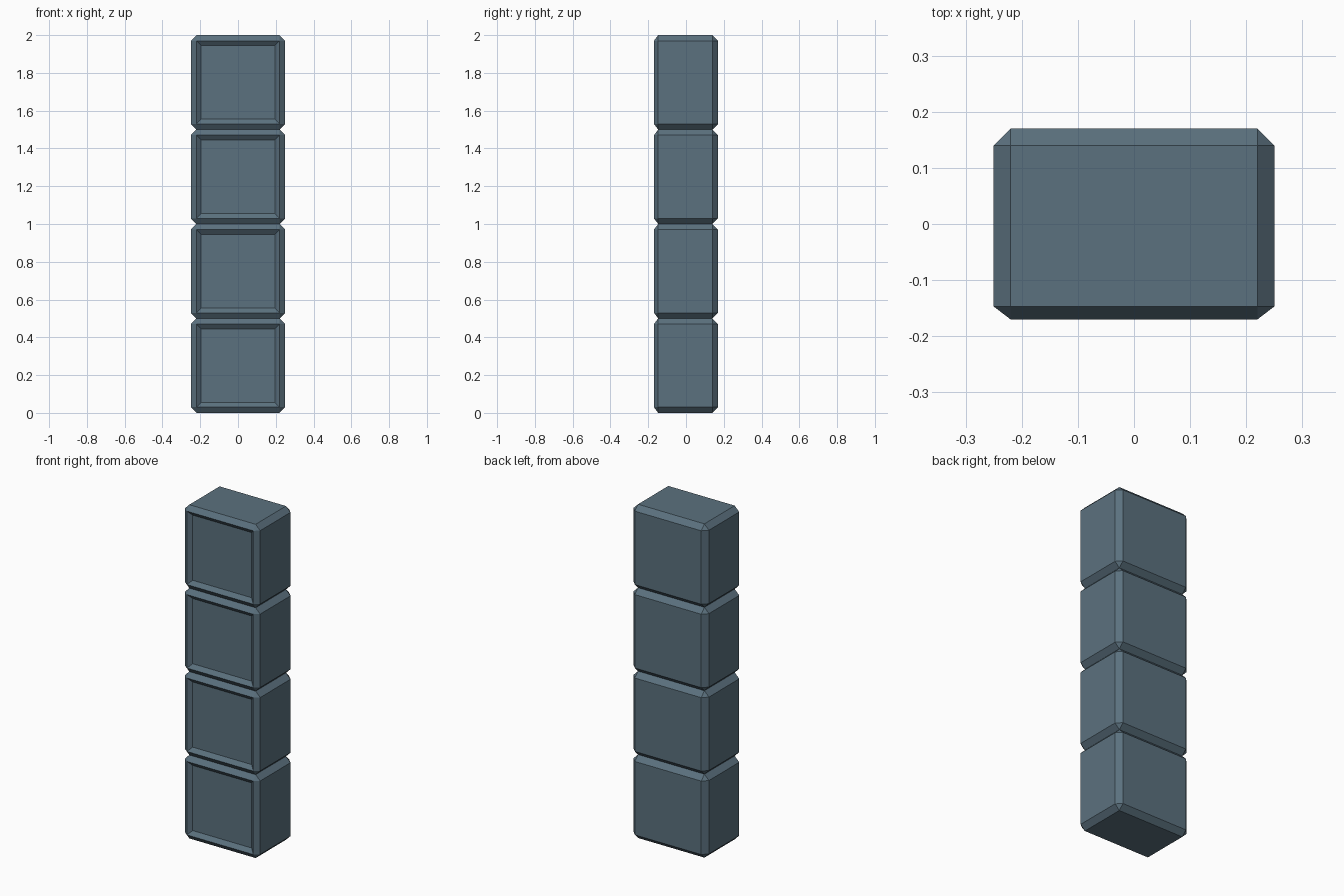
import bpy, bmesh
from mathutils import Vector

if "Cube" in bpy.data.objects:
    bpy.data.objects.remove(bpy.data.objects["Cube"])

W, D, H = 0.5, 0.34, 0.5      # block size
CH = 0.03                     # edge chamfer
FRONT_CH = 0.023              # chamfer depth at the front face

mat = bpy.data.materials.new("slate")
mat.diffuse_color = (0.105, 0.165, 0.21, 1)
mat.use_nodes = True
mat.node_tree.nodes["Principled BSDF"].inputs["Base Color"].default_value = mat.diffuse_color


def block_mesh():
    bm = bmesh.new()
    bmesh.ops.create_cube(bm, size=1)
    bmesh.ops.scale(bm, vec=Vector((W, D, H)), verts=bm.verts)
    # chamfer every edge
    bmesh.ops.bevel(bm, geom=bm.edges[:], offset=CH, offset_type='OFFSET',
                    segments=1, affect='EDGES')
    # shallower chamfer around the front
    for v in bm.verts:
        if abs(v.co.y + D / 2 - CH) < 1e-4:
            v.co.y = -D / 2 + FRONT_CH
    # recessed front panel with sloping rim
    bm.normal_update()
    front = [f for f in bm.faces if f.normal.y < -0.99]
    bmesh.ops.inset_region(bm, faces=front, thickness=0.035, depth=0)
    for v in front[0].verts:
        v.co.y = -D / 2 + 0.02
    bmesh.ops.recalc_face_normals(bm, faces=bm.faces[:])
    me = bpy.data.meshes.new("block")
    bm.to_mesh(me)
    bm.free()
    me.materials.append(mat)
    return me


# stack of four identical blocks
mesh = block_mesh()
for i in range(4):
    ob = bpy.data.objects.new(f"pillar_block_{i + 1}", mesh)
    ob.location.z = H * (i + 0.5)
    bpy.context.collection.objects.link(ob)
